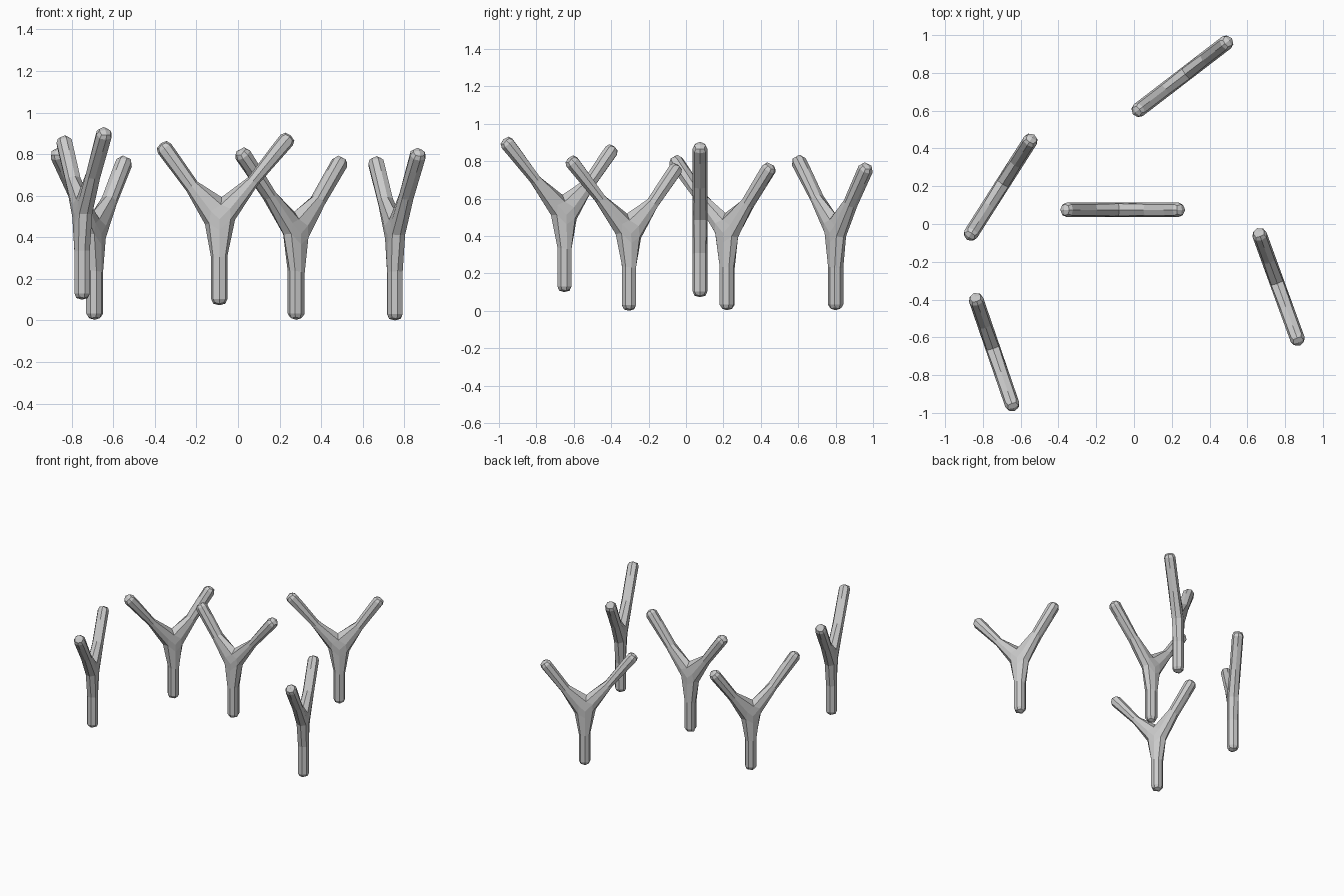
import bpy, bmesh, math
from mathutils import Vector

if "Cube" in bpy.data.objects:
    bpy.data.objects.remove(bpy.data.objects["Cube"])

R = 0.039      # half thickness of the limbs
CAP = 0.06     # length of the rounded end segment

# fork corners in the x-z plane: left, right, top
L, RT, T = Vector((-R, 0.391)), Vector((R, 0.414)), Vector((0.005, 0.435))

# limbs: end point, direction, fork corner on the left / right of that direction
LIMBS = [
    (Vector((0, 0)), Vector((0, -1)), RT, L),                # stem
    (Vector((0.344, 0.817)), Vector((0.663, 0.749)), T, RT),  # long arm
    (Vector((-0.282, 0.779)), Vector((-0.6, 0.8)), L, T),     # short arm
]


def forked_mesh():
    bm = bmesh.new()

    def pair(p):
        return [bm.verts.new((p.x, y, p.y)) for y in (-R, R)]

    def ring(left, right):
        return [left[0], left[1], right[1], right[0]]

    corners = {id(p): pair(p) for p in (L, RT, T)}
    # central triangles, front and back
    for i in (0, 1):
        bm.faces.new([corners[id(p)][i] for p in (L, RT, T)])
    # square-section limbs
    for end, d, left, right in LIMBS:
        n = Vector((-d.y, d.x)) * R
        prev = ring(corners[id(left)], corners[id(right)])
        for c in (end - d * CAP, end):
            cur = ring(pair(c + n), pair(c - n))
            for k in range(4):
                j = (k + 1) % 4
                bm.faces.new((prev[k], prev[j], cur[j], cur[k]))
            prev = cur
        bm.faces.new(prev)
    bmesh.ops.recalc_face_normals(bm, faces=bm.faces)
    me = bpy.data.meshes.new("forked_branch")
    bm.to_mesh(me)
    bm.free()
    return me


# scattered copies: x, y, z, heading of the long arm in degrees
PLACES = [
    (-0.09, 0.075, 0.073, 0),
    (0.28, 0.80, 0.003, 217.5),
    (-0.69, 0.22, 0.003, 237.5),
    (-0.75, -0.65, 0.10, -71),
    (0.755, -0.305, 0.0, -70),
]
mesh = forked_mesh()
for i, (x, y, z, a) in enumerate(PLACES):
    ob = bpy.data.objects.new(f"forked_branch_{i + 1}", mesh)
    bpy.context.collection.objects.link(ob)
    ob.location = (x, y, z)
    ob.rotation_euler.z = math.radians(a)
    # one smoothing step gives the eight-sided faceted limbs
    sub = ob.modifiers.new("soften", 'SUBSURF')
    sub.levels = sub.render_levels = 1
    sub.use_limit_surface = False
